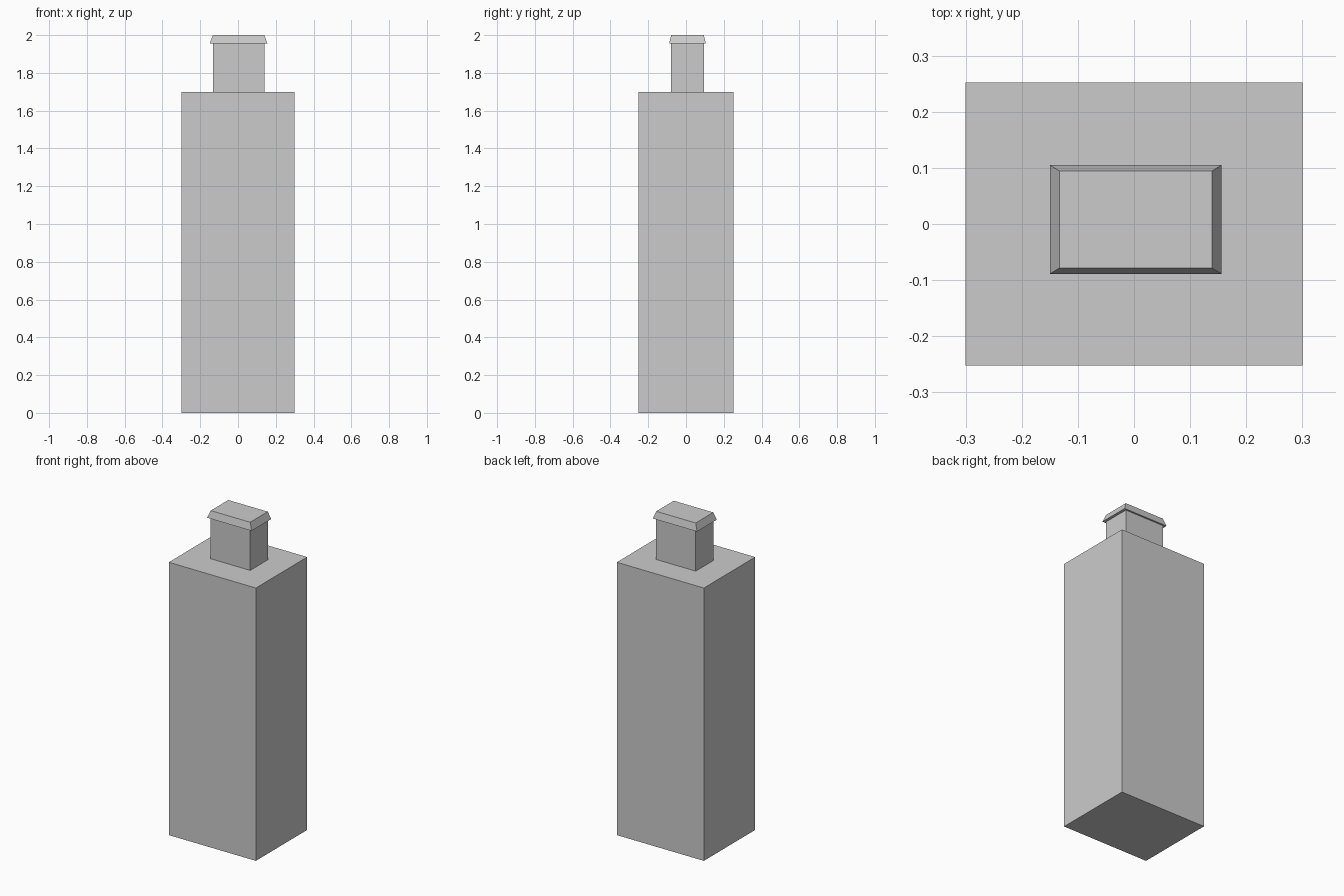
import bpy
import bmesh

if "Cube" in bpy.data.objects:
    bpy.data.objects.remove(bpy.data.objects["Cube"])


def block(name, z0, z1, bottom, top, centre=(0.0, 0.0)):
    """Box between two heights; bottom and top are (x, y) half sizes."""
    bm = bmesh.new()
    bmesh.ops.create_cube(bm, size=2.0)
    for v in bm.verts:
        hx, hy = top if v.co.z > 0 else bottom
        v.co = (centre[0] + v.co.x * hx,
                centre[1] + v.co.y * hy,
                z1 if v.co.z > 0 else z0)
    mesh = bpy.data.meshes.new(name)
    bm.to_mesh(mesh)
    bm.free()
    obj = bpy.data.objects.new(name, mesh)
    bpy.context.collection.objects.link(obj)
    return obj


BODY = (0.30, 0.2525)
NECK = (0.136, 0.0865)
RIM = (0.153, 0.097)
OFFSET = (0.003, 0.008)   # neck sits slightly off centre

# Tall main shaft
block("body", 0.0, 1.70, BODY, BODY)
# Narrow neck on top
block("neck", 1.70, 1.955, NECK, NECK, OFFSET)
# Overhanging cap with sloped sides
block("cap", 1.955, 2.0, RIM, NECK, OFFSET)
